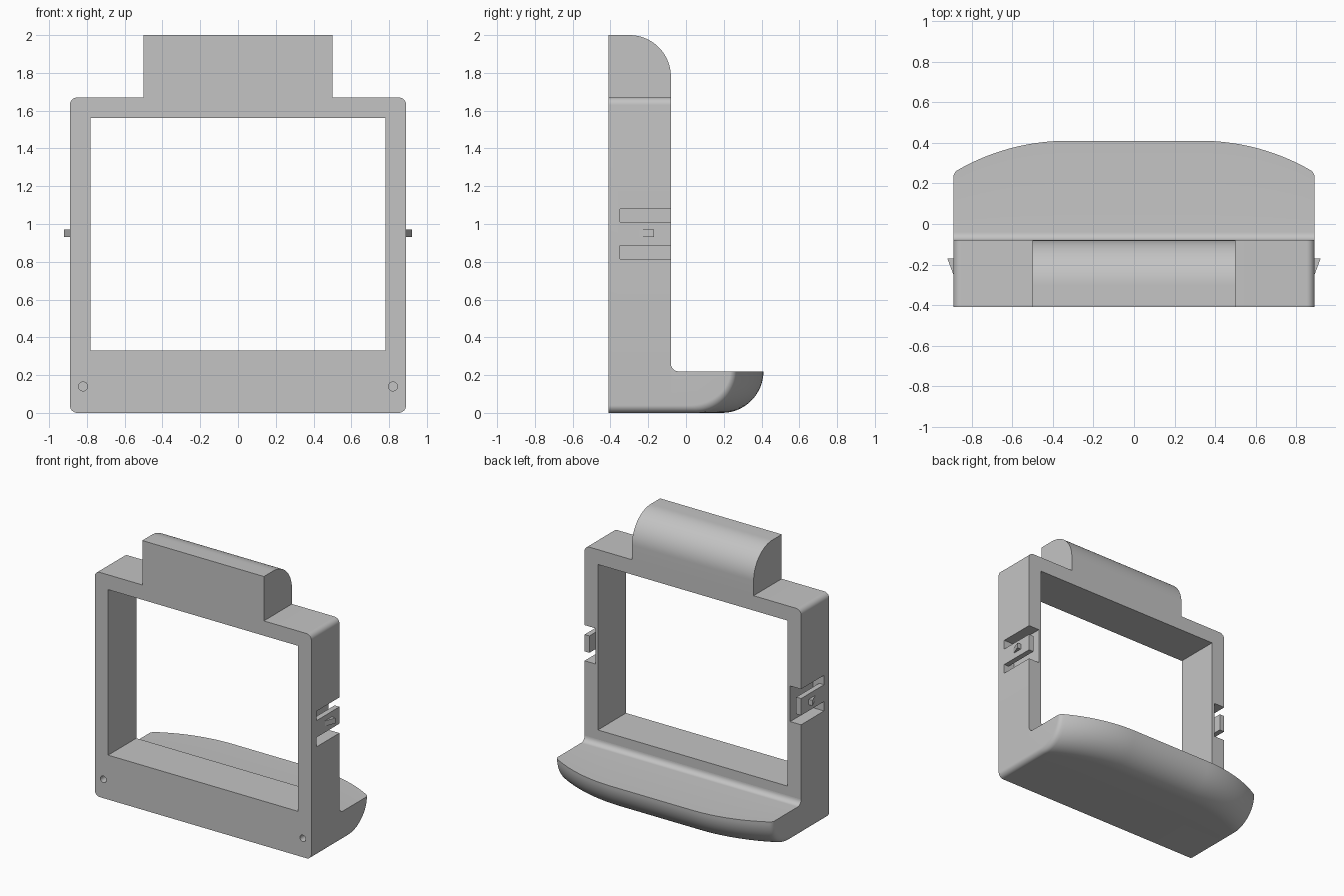
import bpy, bmesh
from math import sin, cos, pi, sqrt, radians

cube = bpy.data.objects.get("Cube")
if cube:
    bpy.data.objects.remove(cube, do_unlink=True)

grey = bpy.data.materials.new("plain grey")
grey.use_nodes = True
colour = (0.55, 0.55, 0.55, 1)
grey.diffuse_color = colour
grey.node_tree.nodes["Principled BSDF"].inputs["Base Color"].default_value = colour

FRONT, BACK, HALF, TOP = -0.41, -0.08, 0.89, 1.67
R = 0.04          # corner radius
SHELF_Z = 0.22    # shelf thickness and underside radius


def loft(name, loops, closed=True):
    """Skin equal-length loops; an open skin leaves out the last side strip."""
    bm = bmesh.new()
    rings = [[bm.verts.new(p) for p in loop] for loop in loops]
    n = len(rings[0])
    for a, b in zip(rings, rings[1:]):
        for i in range(n if closed else n - 1):
            j = (i + 1) % n
            bm.faces.new((a[i], a[j], b[j], b[i]))
    bm.faces.new(rings[0])
    bm.faces.new(rings[-1])
    bmesh.ops.recalc_face_normals(bm, faces=bm.faces)
    mesh = bpy.data.meshes.new(name)
    bm.to_mesh(mesh)
    bm.free()
    mesh.materials.append(grey)
    obj = bpy.data.objects.new(name, mesh)
    bpy.context.collection.objects.link(obj)
    return obj


def along_y(name, profile, y0, y1):
    return loft(name, [[(x, y, z) for x, z in profile] for y in (y0, y1)])


def arc(cx, cy, r, a0, a1, steps=10):
    angles = [radians(a0 + (a1 - a0) * i / steps) for i in range(steps + 1)]
    return [(cx + r * cos(a), cy + r * sin(a)) for a in angles]


def activate(obj):
    bpy.ops.object.select_all(action="DESELECT")
    obj.select_set(True)
    bpy.context.view_layer.objects.active = obj


def cut(obj, cutter):
    cutter.hide_render = True
    mod = obj.modifiers.new("cut", "BOOLEAN")
    mod.operation, mod.solver, mod.object = "DIFFERENCE", "EXACT", cutter
    activate(obj)
    bpy.ops.object.modifier_apply(modifier=mod.name)
    bpy.data.objects.remove(cutter, do_unlink=True)


# Rounded upright frame
x, z = HALF - R, TOP - R
outline = (arc(x, z, R, 0, 90) + arc(-x, z, R, 90, 180)
           + arc(-x, R, R, 180, 270) + arc(x, R, R, 270, 360))
frame = along_y("frame", outline, FRONT, BACK)

# Window opening
w = 0.78
cut(frame, along_y("window_cutter", [(-w, 0.33), (w, 0.33), (w, 1.56), (-w, 1.56)], -0.6, 0.1))

# Side clips: a C-shaped gap frees a tongue, which carries a wedge barb
gap = [(0.80, 0.815), (0.95, 0.815), (0.95, 0.885), (0.85, 0.885),
       (0.85, 1.01), (0.95, 1.01), (0.95, 1.08), (0.80, 1.08)]
wedge = [(HALF, -0.25), (0.92, -0.17), (HALF, -0.17)]
parts = [frame]
for side, s in (("left", 1), ("right", -1)):
    cut(frame, along_y("clip_cutter", [(s * x, z) for x, z in gap], -0.35, 0.1))
    hole = arc(s * 0.82, 0.14, 0.024, 0, 345, 23)
    cut(frame, along_y("hole_cutter", hole, -0.6, -0.33))
    parts.append(loft(side + "_barb", [[(s * x, y, z) for x, y in wedge] for z in (0.93, 0.97)]))

# Top block with a rounded back edge
side = [(BACK, TOP)] + arc(BACK - 0.22, 1.78, 0.22, 0, 90, 20) + [(FRONT, 2.0), (FRONT, TOP)]
parts.append(loft("top_block", [[(x, y, z) for y, z in side] for x in (-0.5, 0.5)], closed=False))


# Shelf: the rounded underside follows a bowed back edge
def shelf_section(x):
    a = abs(x)
    bow, bend = 1.08, max(a - 0.33, 0)
    back = 0.41 - (bow - sqrt(bow * bow - bend * bend))
    tip = min(max(a - (HALF - 0.02), 0), 0.02)
    back -= 0.02 - sqrt(0.02 ** 2 - tip * tip)
    edge = min(max(a - (HALF - R), 0), R)
    low = R - sqrt(R * R - edge * edge)
    pts = [(BACK, low)]
    for i in range(17):
        t = i / 16 * pi / 2
        pts.append((back - SHELF_Z * (1 - sin(t)), SHELF_Z - (SHELF_Z - low) * cos(t)))
    pts += arc(BACK + R, SHELF_Z + R, R, 270, 180, 8)
    return [(x, y, z) for y, z in pts]


half = [0.33 + 0.52 * i / 16 for i in range(17)]
half += [HALF - R + R * sin(i / 10 * pi / 2) for i in range(1, 11)]
stations = [-x for x in reversed(half)] + half
parts.append(loft("shelf", [shelf_section(x) for x in stations], closed=False))

for part in parts:
    activate(part)
    bpy.ops.object.shade_smooth_by_angle(angle=radians(30))
